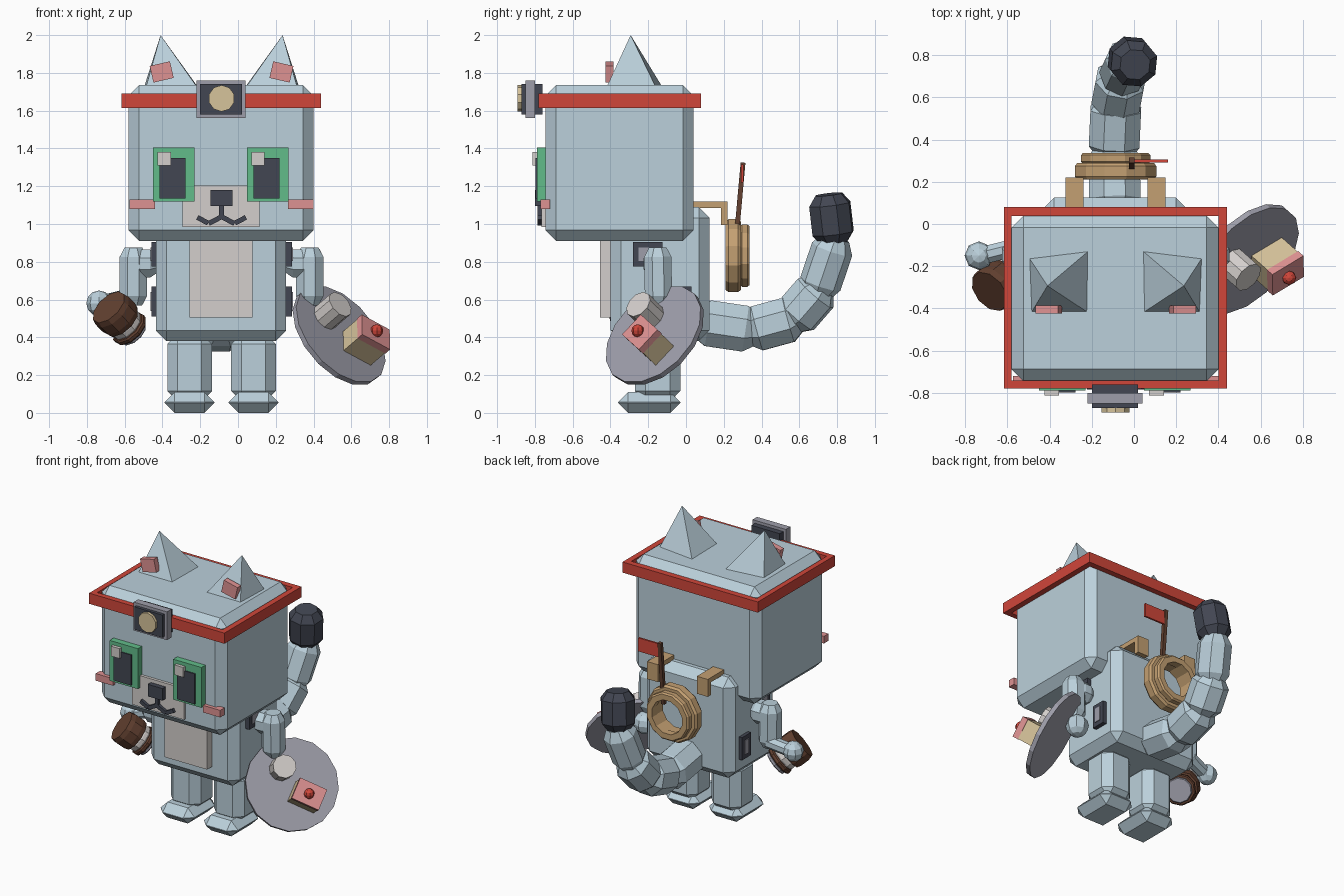
import bpy, bmesh, math
from mathutils import Vector, Matrix

if "Cube" in bpy.data.objects:
    bpy.data.objects.remove(bpy.data.objects["Cube"])

MID = -0.087  # symmetry plane of the figure


def material(name, r, g, b):
    m = bpy.data.materials.new(name)
    lin = [((c / 255 + 0.055) / 1.055) ** 2.4 for c in (r, g, b)]
    m.diffuse_color = (*lin, 1)
    m.use_nodes = True
    m.node_tree.nodes["Principled BSDF"].inputs["Base Color"].default_value = m.diffuse_color
    return m


BLUE = material("pale_blue", 187, 208, 219)
DARK = material("charcoal", 66, 70, 82)
GREEN = material("green", 98, 188, 138)
RED = material("red", 208, 70, 58)
PINK = material("pink", 222, 146, 146)
PALE = material("off_white", 212, 207, 204)
TAN = material("tan_wood", 196, 160, 114)
CREAM = material("cream", 214, 195, 155)
BROWN = material("dark_brown", 98, 64, 48)
GREY = material("grey", 158, 158, 170)


def finish(name, bm, mat):
    bmesh.ops.recalc_face_normals(bm, faces=bm.faces[:])
    me = bpy.data.meshes.new(name)
    bm.to_mesh(me)
    bm.free()
    me.materials.append(mat)
    ob = bpy.data.objects.new(name, me)
    bpy.context.collection.objects.link(ob)
    return ob


def box(name, mat, x, y, z, bevel=0, rot=None):
    """Box from (min, max) ranges, optionally chamfered and turned about its centre."""
    bm = bmesh.new()
    bmesh.ops.create_cube(bm, size=1)
    size = Vector((x[1] - x[0], y[1] - y[0], z[1] - z[0]))
    mid = Vector((x[0] + x[1], y[0] + y[1], z[0] + z[1])) / 2
    bmesh.ops.scale(bm, vec=size, verts=bm.verts)
    if bevel:
        bmesh.ops.bevel(bm, geom=bm.edges[:], offset=bevel, segments=1, affect='EDGES')
    bm.transform(Matrix.Translation(mid) @ (rot.to_4x4() if rot else Matrix()))
    return finish(name, bm, mat)


def lathe(name, mat, a, b, profile, sides=8, closed=False):
    """Turned part along a-b; profile holds (fraction along, radius)."""
    a, b = Vector(a), Vector(b)
    q = (b - a).to_track_quat('Z', 'Y')
    bm = bmesh.new()
    rings = []
    for t, r in profile:
        ring = []
        for i in range(sides):
            ang = 2 * math.pi * (i + 0.5) / sides
            ring.append(bm.verts.new(a.lerp(b, t) + q @ Vector((r * math.cos(ang), r * math.sin(ang), 0))))
        rings.append(ring)
    pairs = list(zip(rings, rings[1:]))
    if closed:
        pairs.append((rings[-1], rings[0]))
    else:
        bm.faces.new(rings[0])
        bm.faces.new(rings[-1])
    for p, n in pairs:
        for i in range(sides):
            j = (i + 1) % sides
            bm.faces.new((p[i], p[j], n[j], n[i]))
    return finish(name, bm, mat)


def ball(name, mat, c, r, sides=8):
    bm = bmesh.new()
    bmesh.ops.create_uvsphere(bm, u_segments=sides, v_segments=6, radius=r,
                              matrix=Matrix.Translation(c))
    return finish(name, bm, mat)


def capsule(r, c=0.16):
    return [(0, r * 0.65), (c, r), (1 - c, r), (1, r * 0.65)]


def tube(r):
    return [(0, r), (1, r)]


def mir(s, lo, hi):
    """Range given on the +x side, mirrored when s is -1."""
    return (lo, hi) if s > 0 else (2 * MID - hi, 2 * MID - lo)


# Head, body and belly
box("head", BLUE, (-0.58, 0.40), (-0.745, 0.04), (0.91, 1.735), 0.057)
box("body", BLUE, (-0.435, 0.255), (-0.40, 0.125), (0.38, 1.09), 0.057)
box("belly_patch", PALE, (-0.256, 0.077), (-0.455, -0.39), (0.505, 0.95))

# Headband
for n, x in (("left", (-0.617, -0.58)), ("right", (0.40, 0.44))):
    box("headband_" + n, RED, x, (-0.78, 0.08), (1.615, 1.69))
for n, y in (("front", (-0.78, -0.742)), ("back", (0.038, 0.08))):
    box("headband_" + n, RED, (-0.58, 0.40), y, (1.615, 1.69))

# Head lamp
box("lamp_frame", GREY, (-0.22, 0.04), (-0.85, -0.80), (1.56, 1.76))
box("lamp_case", DARK, (-0.20, 0.02), (-0.872, -0.76), (1.58, 1.74))
lathe("lamp_lens", CREAM, (MID, -0.86, 1.665), (MID, -0.892, 1.665), tube(0.07), 10)

# Eyes
for n, dx in (("left", 0), ("right", 0.497)):
    box("eye_" + n, GREEN, (-0.45 + dx, -0.23 + dx), (-0.79, -0.74), (1.12, 1.405))
    box("pupil_" + n, DARK, (-0.415 + dx, -0.277 + dx), (-0.798, -0.785), (1.135, 1.35))
    box("eye_glint_" + n, PALE, (-0.425 + dx, -0.356 + dx), (-0.813, -0.785), (1.31, 1.38))

# Muzzle, nose and mouth
box("muzzle", PALE, (-0.293, 0.113), (-0.765, -0.74), (0.985, 1.205))
box("nose", DARK, (-0.145, -0.03), (-0.80, -0.76), (1.095, 1.18))
box("mouth_stem", DARK, (-0.10, -0.074), (-0.785, -0.76), (1.03, 1.10))
for s in (1, -1):
    for n, off, z, length, tilt in (("inner", 0.035, 1.02, 0.075, 28), ("outer", 0.10, 1.02, 0.065, -28)):
        cx = MID + s * off
        box("mouth_" + n, DARK, (cx - length / 2, cx + length / 2), (-0.785, -0.76), (z - 0.013, z + 0.013),
            rot=Matrix.Rotation(math.radians(s * tilt), 3, 'Y'))

for s, n in ((1, "right"), (-1, "left")):
    # Ears
    bm = bmesh.new()
    base = [bm.verts.new((MID + s * x, y, 1.725)) for x, y in
            ((0.125, -0.125), (0.41, -0.16), (0.40, -0.42), (0.13, -0.42))]
    tip = bm.verts.new((MID + s * 0.323, -0.293, 2.0))
    bm.faces.new(base)
    for i in range(4):
        bm.faces.new((base[i], base[(i + 1) % 4], tip))
    finish("ear_" + n, bm, BLUE)
    box("inner_ear_" + n, PINK, mir(s, 0.175, 0.285), (-0.425, -0.385), (1.76, 1.85),
        rot=Matrix.Rotation(math.radians(s * 13), 3, 'Y'))
    # Cheeks
    box("cheek_" + n, PINK, mir(s, 0.265, 0.40), (-0.77, -0.72), (1.08, 1.13))
    # Legs and feet
    box("leg_" + n, BLUE, mir(s, -0.036, 0.20), (-0.27, -0.03), (0.06, 0.42), 0.055)
    box("foot_" + n, BLUE, mir(s, -0.05, 0.215), (-0.36, -0.03), (0, 0.11), 0.053)
    # Side panels
    for k, y, z in (("upper", (-0.28, -0.125), (0.775, 0.905)), ("lower", (-0.07, 0.03), (0.51, 0.67))):
        box("side_panel_" + k, DARK, mir(s, 0.24, 0.285), y, z)
        box("side_panel_inset_" + k, GREY, mir(s, 0.28, 0.29),
            (y[0] + 0.028, y[1] - 0.028), (z[0] + 0.03, z[1] - 0.03))
    # Shoulders and upper arms
    ax = MID + s * 0.467
    lathe("shoulder_" + n, BLUE, (MID + s * 0.34, -0.15, 0.79), (ax, -0.15, 0.79), capsule(0.08, 0.3))
    lathe("arm_" + n, BLUE, (ax, -0.15, 0.875), (ax, -0.145, 0.57), capsule(0.078))

# Hands
ball("hand_right", BLUE, (0.39, -0.10, 0.50), 0.075)
lathe("forearm_left", BLUE, (-0.56, -0.11, 0.62), (-0.72, -0.15, 0.58), tube(0.045))
ball("hand_left", BLUE, (-0.735, -0.15, 0.58), 0.068)

# Tail
joints = [(-0.09, 0.08, 0.48), (-0.095, 0.35, 0.44), (-0.085, 0.57, 0.50),
          (-0.06, 0.70, 0.65), (-0.02, 0.785, 0.90), (0.005, 0.755, 1.157)]
for i, r in enumerate((0.132, 0.13, 0.125, 0.112, 0.115)):
    a, b = Vector(joints[i]), Vector(joints[i + 1])
    over = (b - a).normalized() * (0.03 if i < 4 else 0)
    lathe("tail_tip" if i == 4 else "tail_segment", DARK if i == 4 else BLUE,
          a - over, b + over, capsule(r, 0.2))

# Brown jar with a pale band
a, d = Vector((-0.685, -0.32, 0.56)), Vector((0.60, 0.50, -0.62)).normalized()
for n, m, t0, t1, r in (("jar_head", BROWN, 0, 0.12, 0.115), ("jar_band", PALE, 0.12, 0.165, 0.095),
                        ("jar_base", BROWN, 0.165, 0.20, 0.105), ("jar_foot", GREY, 0.20, 0.225, 0.085)):
    lathe(n, m, a + d * t0, a + d * t1, [(0, r * 0.93), (0.25, r), (0.75, r), (1, r * 0.93)], 10)

# Tilted tray with cup and cake
c, n = Vector((0.535, -0.165, 0.41)), Vector((0.63, -0.56, 0.54)).normalized()
lathe("tray", GREY, c - n * 0.015, c + n * 0.015, tube(0.305), 16)
cup = Vector((0.46, -0.18, 0.505))
lathe("cup", PALE, cup, cup + n * 0.13, tube(0.077), 10)
u = Vector((0, 0, 1)).cross(n).normalized()
v = n.cross(u)
e1, e2 = u * 0.866 - v * 0.5, u * 0.5 + v * 0.866
turn = Matrix((e1, e2, n)).transposed()


def on_tray(name, mat, centre, sx, sy, sz):
    box(name, mat, *[(centre[i] - s / 2, centre[i] + s / 2) for i, s in enumerate((sx, sy, sz))], rot=turn)


cake = Vector((0.68, -0.20, 0.385))
on_tray("cake", CREAM, cake - n * 0.02, 0.185, 0.14, 0.12)
on_tray("icing", PINK, cake + n * 0.06, 0.19, 0.145, 0.04)
ball("cherry", RED, (0.735, -0.255, 0.435), 0.034)

# Wooden ring on the back with its two hooks
for nm, y0, y1, r, h in (("back_ring", 0.21, 0.29, 0.2, 0.125), ("back_ring_rim", 0.285, 0.337, 0.17, 0.12)):
    lathe(nm, TAN, (MID, y0, 0.832), (MID, y1, 0.832),
          [(0, h), (0, r * 0.94), (0.2, r), (0.8, r), (1, r * 0.94), (1, h)], 12, True)
for s in (1, -1):
    box("hook_arm", TAN, mir(s, 0.065, 0.15), (0.03, 0.22), (1.085, 1.118))
    box("hook_drop", TAN, mir(s, 0.065, 0.15), (0.185, 0.22), (0.995, 1.09))

# Small flag
lathe("flag_pole", BROWN, (-0.01, 0.262, 0.88), (-0.01, 0.302, 1.325), tube(0.018), 4)
box("flag", RED, (0, 0.16), (0.292, 0.305), (1.22, 1.315))
